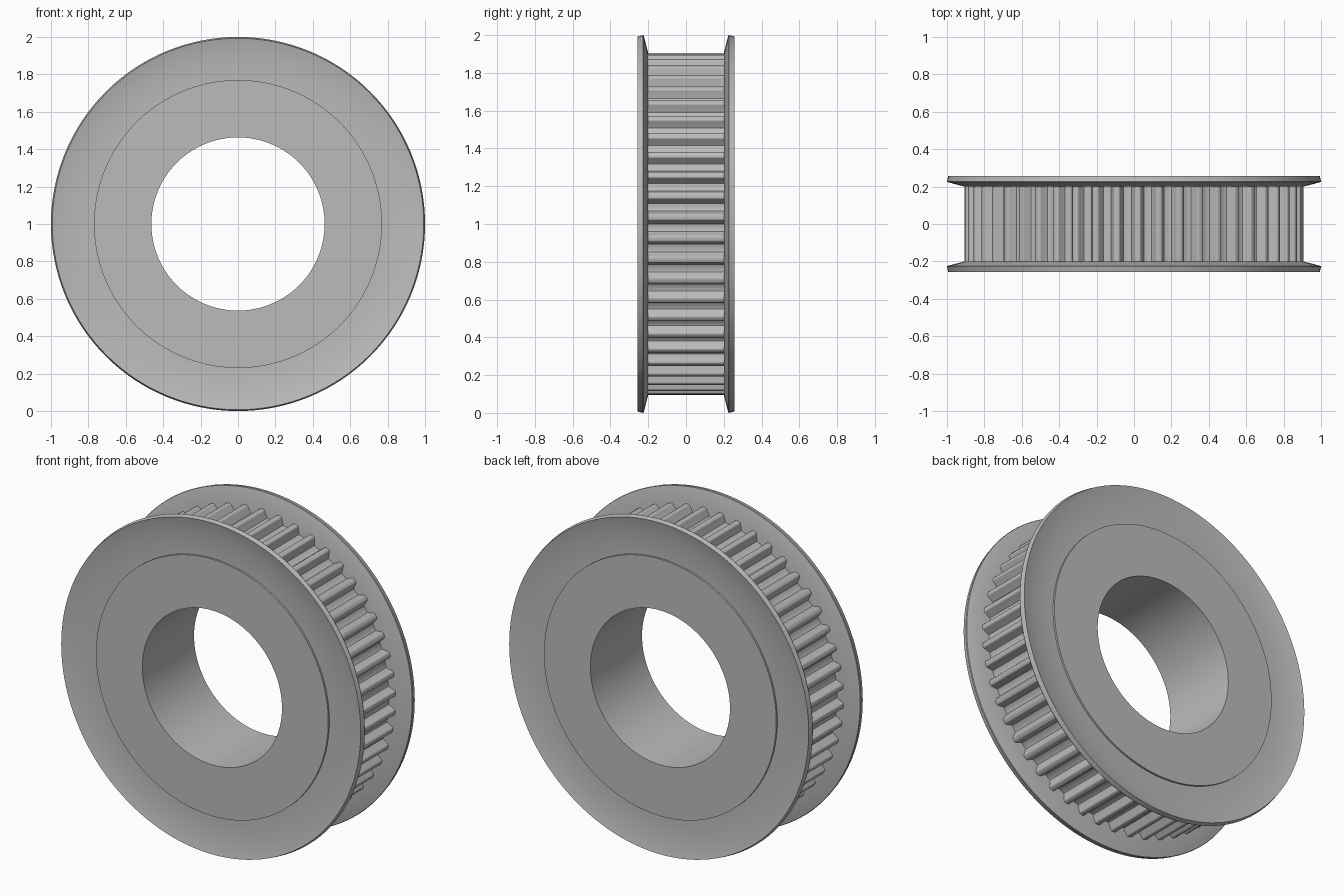
import bpy, bmesh, math
from math import cos, sin, pi

cube = bpy.data.objects.get("Cube")
if cube:
    bpy.data.objects.remove(cube, do_unlink=True)

TEETH = 50
PHASE = math.radians(5.9)
SEGMENTS = 128

# Single machined metal colour
steel = bpy.data.materials.new("grey steel")
steel.use_nodes = True
colour = (0.5, 0.5, 0.5, 1)
steel.diffuse_color = colour
steel.node_tree.nodes["Principled BSDF"].inputs["Base Color"].default_value = colour


def sweep_loops(name, loops, close_rows):
    """Bridge closed loops of points into a solid, then shade it."""
    bm = bmesh.new()
    rows = [[bm.verts.new(p) for p in loop] for loop in loops]
    n = len(rows[0])
    last = len(rows) if close_rows else len(rows) - 1
    for i in range(last):
        a, b = rows[i], rows[(i + 1) % len(rows)]
        for j in range(n):
            k = (j + 1) % n
            bm.faces.new((a[j], a[k], b[k], b[j]))
    bmesh.ops.recalc_face_normals(bm, faces=bm.faces)
    mesh = bpy.data.meshes.new(name)
    bm.to_mesh(mesh)
    bm.free()
    mesh.materials.append(steel)
    ob = bpy.data.objects.new(name, mesh)
    bpy.context.collection.objects.link(ob)
    ob.location.z = 1
    bpy.ops.object.select_all(action='DESELECT')
    ob.select_set(True)
    bpy.context.view_layer.objects.active = ob
    bpy.ops.object.shade_smooth_by_angle(angle=math.radians(30))
    return ob


def lathe(name, profile):
    """Revolve a closed (radius, y) profile about the y axis."""
    angles = [2 * pi * i / SEGMENTS for i in range(SEGMENTS)]
    loops = [[(r * cos(a), y, r * sin(a)) for a in angles] for r, y in profile]
    return sweep_loops(name, loops, True)


# Hub with through bore
lathe("hub", [(0.463, -0.245), (0.77, -0.245), (0.77, 0.245), (0.463, 0.245)])

# Dished flanges, flaring outwards at the rim
flange = [(0.76, 0.20), (0.905, 0.20), (0.998, 0.224), (1.0, 0.228),
          (0.993, 0.256), (0.90, 0.234), (0.76, 0.234)]
for name, side in (("front_flange", -1), ("back_flange", 1)):
    lathe(name, [(r, side * y) for r, y in flange])

# Toothed ring: half groove as (offset from groove centre, radius)
half = [(0.017, 0.860), (0.0205, 0.8615), (0.0225, 0.8645), (0.0375, 0.8955),
        (0.0395, 0.8995), (0.0425, 0.9030), (0.0465, 0.9046)]
groove = [(-t, r) for t, r in reversed(half)] + half
outline = []
for i in range(TEETH):
    a = PHASE + 2 * pi * i / TEETH
    outline += [(r * cos(a) - t * sin(a), r * sin(a) + t * cos(a)) for t, r in groove]


def ring(scale, y):
    return [(x * scale, y, z * scale) for x, z in outline]


sweep_loops("toothed_ring",
            [ring(0.86, -0.205), ring(1, -0.205), ring(1, 0.205), ring(0.86, 0.205)], True)
